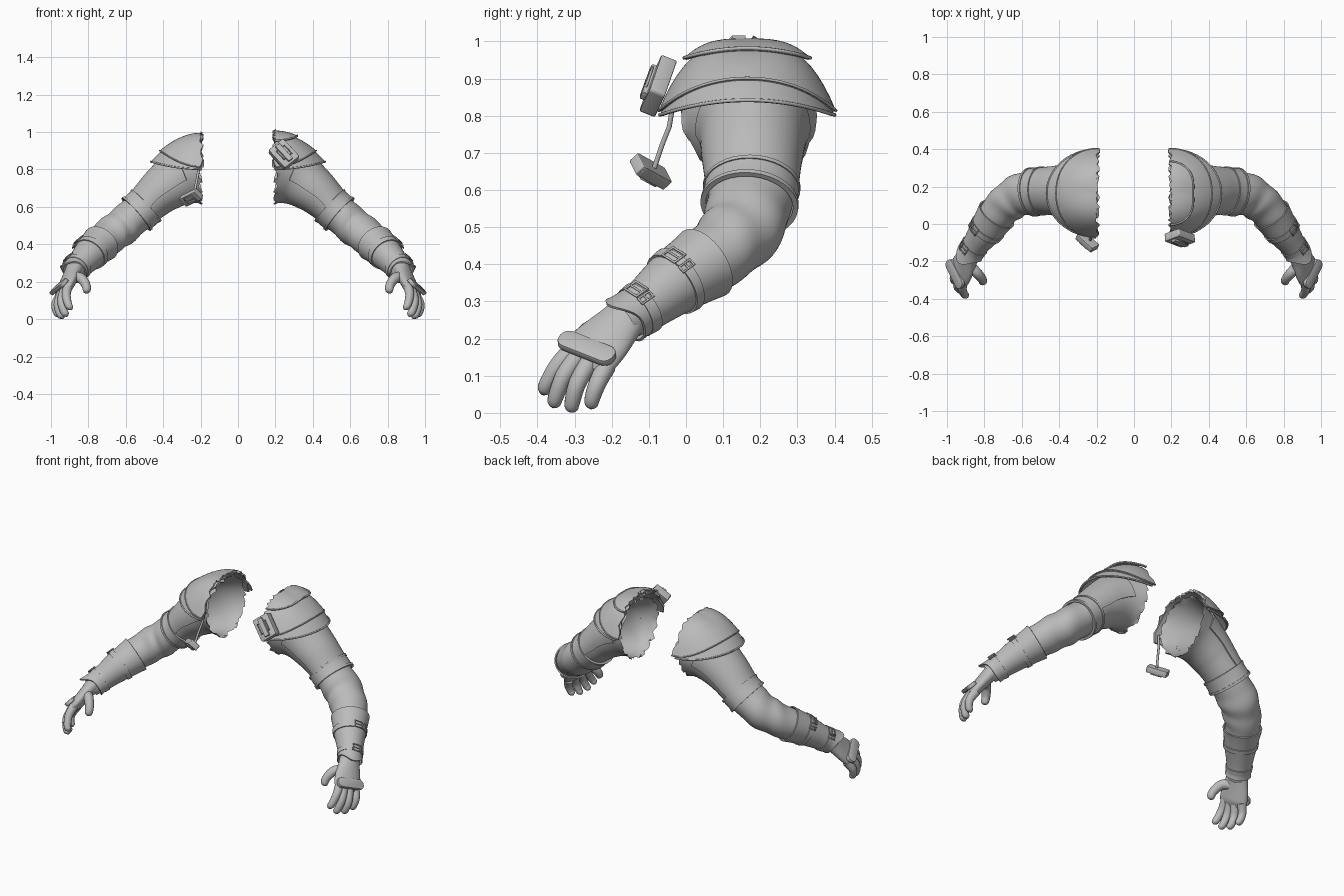
import bpy, bmesh, math, random
from mathutils import Vector, Matrix

random.seed(4)
cube = bpy.data.objects.get("Cube")
if cube:
    bpy.data.objects.remove(cube, do_unlink=True)

grey = bpy.data.materials.new("plain grey")
grey.use_nodes = True
grey.diffuse_color = (0.5, 0.5, 0.5, 1)
grey.node_tree.nodes["Principled BSDF"].inputs["Base Color"].default_value = (0.5, 0.5, 0.5, 1)


def finish(name, data, thick=0, mirror=True):
    """Link the part, then give it thickness, its mirrored twin and crisp edges."""
    ob = bpy.data.objects.new(name, data)
    bpy.context.collection.objects.link(ob)
    data.materials.append(grey)
    if thick:
        m = ob.modifiers.new("thickness", 'SOLIDIFY')
        m.thickness, m.offset = thick, -1
    if mirror:
        ob.modifiers.new("mirror", 'MIRROR').use_mirror_merge = False
    if isinstance(data, bpy.types.Mesh):
        data.polygons.foreach_set("use_smooth", [True] * len(data.polygons))
        ob.modifiers.new("edges", 'EDGE_SPLIT').split_angle = math.radians(40)
    return ob


def grid_mesh(rows, closed, cap=False):
    """Skin rows of points; closed rows make a tube."""
    bm = bmesh.new()
    vs = [[bm.verts.new(p) for p in row] for row in rows]
    n = len(rows[0])
    for a, b in zip(vs, vs[1:]):
        for j in range(n if closed else n - 1):
            k = (j + 1) % n
            bm.faces.new((a[j], b[j], b[k], a[k]))
    if cap:
        bm.faces.new(vs[0])
        bm.faces.new(vs[-1][::-1])
    return bm


def to_mesh(name, bm):
    me = bpy.data.meshes.new(name)
    bm.to_mesh(me)
    bm.free()
    return me


def spline(st, t):
    """Smooth interpolation through stations (x, y, z, radius, radius)."""
    i = max(0, min(int(t), len(st) - 2))
    f = t - i
    p = [st[max(0, min(k, len(st) - 1))] for k in range(i - 1, i + 3)]
    return [0.5 * (2 * b + (c - a) * f + (2*a - 5*b + 4*c - d) * f * f
                   + (3*b - a - 3*c + d) * f ** 3) for a, b, c, d in zip(*p)]


def frame_at(st, t, ref):
    c = spline(st, t)
    e = 0.02
    d = Vector(spline(st, min(t + e, len(st) - 1))[:3]) - Vector(spline(st, max(t - e, 0))[:3])
    d.normalize()
    u = d.cross(Vector(ref)).normalized()
    return Vector(c[:3]), d, u, u.cross(d), c[3], c[4]


def surface(st, t, a, extra=0, ref=(0, 0, 1), folds=0):
    c, d, u, v, ru, rv = frame_at(st, t, ref)
    k = 1 + folds * math.sin(7 * t + 2.2 * math.sin(a + 0.5)) * math.exp(-((t - 4.3) / 1.0) ** 2)
    return c + u * math.cos(a) * (ru * k + extra) + v * math.sin(a) * (rv * k + extra)


def loft(name, st, t0, t1, n, extra=0, seg=36, arc=None, thick=0, cap=False,
         ref=(0, 0, 1), folds=0, flare=None, tab=0):
    rows = []
    for i in range(n + 1):
        f = i / n
        t = t0 + (t1 - t0) * f
        a0, a1 = arc or (0, math.tau)
        row = []
        for j in range(seg):
            a = a0 + (a1 - a0) * j / (seg - 1 if arc else seg)
            p = surface(st, t, a, extra + (flare(f) if flare else 0), ref, folds)
            row.append(p + frame_at(st, t, ref)[1] * tab * f ** 4 * max(0, math.sin(a - 0.4)) ** 3)
        rows.append(row)
    return finish(name, to_mesh(name, grid_mesh(rows, not arc, cap)), thick)


def tube(name, pts, r, cyclic=False, mirror=True):
    cu = bpy.data.curves.new(name, 'CURVE')
    cu.dimensions, cu.bevel_depth, cu.bevel_resolution = '3D', r, 2
    cu.use_fill_caps = True
    s = cu.splines.new('POLY')
    s.points.add(len(pts) - 1)
    for q, p in zip(s.points, pts):
        q.co = (*p, 1)
    s.use_cyclic_u, s.use_smooth = cyclic, True
    return finish(name, cu, mirror=mirror)


def axes(normal, long):
    n = Vector(normal).normalized()
    l = Vector(long)
    l = (l - n * l.dot(n)).normalized()
    return n, l, n.cross(l)


def box(name, centre, size, normal, long, bevel, mirror=True):
    """Rounded slab; size is thickness, length, width."""
    bm = bmesh.new()
    bmesh.ops.create_cube(bm, size=1)
    bmesh.ops.scale(bm, vec=size, verts=bm.verts)
    corners = [e for e in bm.edges if abs(e.verts[0].co.x - e.verts[1].co.x) > 1e-5]
    bmesh.ops.bevel(bm, geom=corners, offset=bevel, segments=5, affect='EDGES', profile=0.5)
    bmesh.ops.bevel(bm, geom=bm.edges[:], offset=0.004, segments=2, affect='EDGES', profile=0.5)
    m = Matrix(axes(normal, long)).transposed().to_4x4()
    bm.transform(Matrix.Translation(centre) @ m)
    return finish(name, to_mesh(name, bm), mirror=mirror)


def buckle(name, centre, normal, long, l, w, mirror=True):
    n, a, b = axes(normal, long)
    c = Vector(centre)
    corners = [c + a * i * l / 2 + b * j * w / 2 for i, j in ((1, 1), (-1, 1), (-1, -1), (1, -1))]
    tube(name + "_frame", corners, 0.004, True, mirror)
    tube(name + "_pin", [c + a * l / 2, c - a * l / 2], 0.003, False, mirror)


ARM = [(.12, .17, .805, .22, .185), (.28, .18, .765, .147, .155), (.40, .178, .69, .128, .123),
       (.51, .175, .59, .116, .1), (.62, .15, .495, .112, .1), (.71, .08, .425, .1, .093),
       (.785, -.025, .355, .086, .083), (.85, -.115, .285, .064, .064), (.887, -.175, .245, .056, .056)]

# sleeve with a torn open edge at the chest
sleeve = loft("sleeve", ARM, 0, 8, 72, seg=48, folds=0.035)
bm = bmesh.new()
bm.from_mesh(sleeve.data)
bmesh.ops.bisect_plane(bm, geom=bm.verts[:] + bm.edges[:] + bm.faces[:], plane_co=(.2, 0, 0),
                       plane_no=(1, 0, 0), clear_inner=True)
for v in bm.verts:
    if v.co.x < .2005:
        v.co.x += random.uniform(-.012, .012)
        v.co.z += random.uniform(-.012, .012)
bm.to_mesh(sleeve.data)
bm.free()

# upper arm plate and cuffs
loft("upper_arm_plate", ARM, 1.0, 2.9, 16, .008, arc=(-.15, math.pi + .15), thick=.008)
loft("upper_cuff", ARM, 2.82, 3.3, 5, .01, thick=.01, flare=lambda f: .004 * f)
loft("cuff_hem", ARM, 2.8, 2.88, 2, .014, thick=.012)
loft("cuff_lower_hem", ARM, 3.22, 3.31, 2, .018, thick=.014)

# forearm bracer, straps and buckles
loft("bracer", ARM, 5.3, 7.6, 30, .005, thick=.007, tab=.05,
     flare=lambda f: .008 * (1 - f) ** 6 + .01 * f ** 6)
for label, t, w in (("elbow", 5.93, .2), ("wrist", 7.02, .28)):
    loft(label + "_strap", ARM, t, t + w, 2, .012, thick=.01)
    mid = t + w / 2
    c, d = frame_at(ARM, mid, (0, 0, 1))[:2]
    for part, ang in (("buckle", 2.1), ("keeper", 2.6)):
        p = surface(ARM, mid, ang, .015)
        side = (p - c).cross(d)
        buckle(label + "_" + part, p, p - c, side, .045 if part == "buckle" else .018, .04)

# gloved hand, its back turned up and outward
ACROSS = Vector((.42, .86, -.34))
PALM = [(.868, -.145, .275, .05, .056), (.888, -.18, .238, .042, .066), (.91, -.222, .195, .037, .08),
        (.93, -.26, .155, .033, .084), (.938, -.278, .13, .017, .07)]
loft("palm", PALM, 0, 4, 20, ref=-ACROSS, cap=True, seg=28)
FINGERS = {
    "index": ((.908, -.295, .18), (.918, -.343, .13), (.908, -.374, .08), (.89, -.386, .05)),
    "middle": ((.925, -.285, .16), (.943, -.328, .10), (.932, -.35, .045), (.912, -.357, .015)),
    "ring": ((.942, -.258, .14), (.962, -.292, .08), (.952, -.306, .03), (.932, -.308, .003)),
    "little": ((.952, -.215, .125), (.974, -.238, .08), (.97, -.252, .04), (.952, -.256, .012)),
    "thumb": ((.895, -.21, .215), (.846, -.255, .222), (.814, -.292, .185), (.806, -.315, .14))}
for name, pts in FINGERS.items():
    r = .026 if name == "thumb" else .022
    tip = Vector(pts[3]) - Vector(pts[2])
    near = Vector(pts[3]) - tip.normalized() * .012
    st = [(*p, r * k, r * k) for p, k in zip([*pts[:3], near, pts[3]], (1.2, 1.07, .95, .78, .2))]
    loft(name + "_finger", st, 0, 4, 20, seg=16, cap=True,
         ref=(0, 0, 1) if name == "thumb" else (1, 0, 0))
box("knuckle_plate", (.957, -.267, .174), (.022, .172, .06), (.73, -.09, .68), ACROSS, .027)


# layered shoulder guard, steeper toward its front and back ends
def dome(f, a, lift=0):
    s = math.sin(a)
    return Vector((.195 + (.272 + lift) * f * math.cos(a), .165 + (.235 + lift) * f * s,
                   .99 + lift - (.148 + .04 * s * s) * f ** (2 + 1.2 * s * s)))


def guard(name, reach, lift, mirror, hem):
    angles = [math.pi * (i / 40 - .5) for i in range(41)]
    rows = [[dome(reach(a) * (.03 + .97 * k / 14), a, lift) for a in angles] for k in range(15)]
    for row in rows:
        for i in (0, -1):
            row[i].x += random.uniform(-.012, .01)
    finish(name, to_mesh(name, grid_mesh(rows, False)), .008, mirror)
    tube(name + "_hem", rows[-1], hem, False, mirror)


guard("shoulder_guard", lambda a: 1, 0, True, .005)
guard("shoulder_guard_tier", lambda a: .8 + .19 * math.sin(a) ** 2, .006, True, .004)
guard("shoulder_cap", lambda a: .42 + .25 * math.sin(a) ** 2, .018, False, .005)

# chest buckle on the left side
n, l = (.05, -.87, .35), (-.65, .25, .7)
box("left_chest_block", (.245, -.075, .88), (.045, .135, .105), n, l, .01, False)
box("left_chest_strap", (.246, -.095, .888), (.03, .11, .03), n, l, .006, False)
buckle("left_chest_buckle", (.247, -.105, .892), n, l, .06, .055, False)

# hanging buckle and cord on the right side
n, l = (-.3, -.7, -.65), (.75, -.6, .4)
box("right_chest_block", (-.25, -.095, .65), (.035, .12, .06), n, l, .008, False)
buckle("right_chest_buckle", (-.256, -.109, .637), n, l, .06, .045, False)
tube("right_chest_cord", [(-.235, -.085, .66), (-.225, -.065, .72), (-.215, -.045, .77), (-.205, -.035, .83)],
     .007, False, False)
